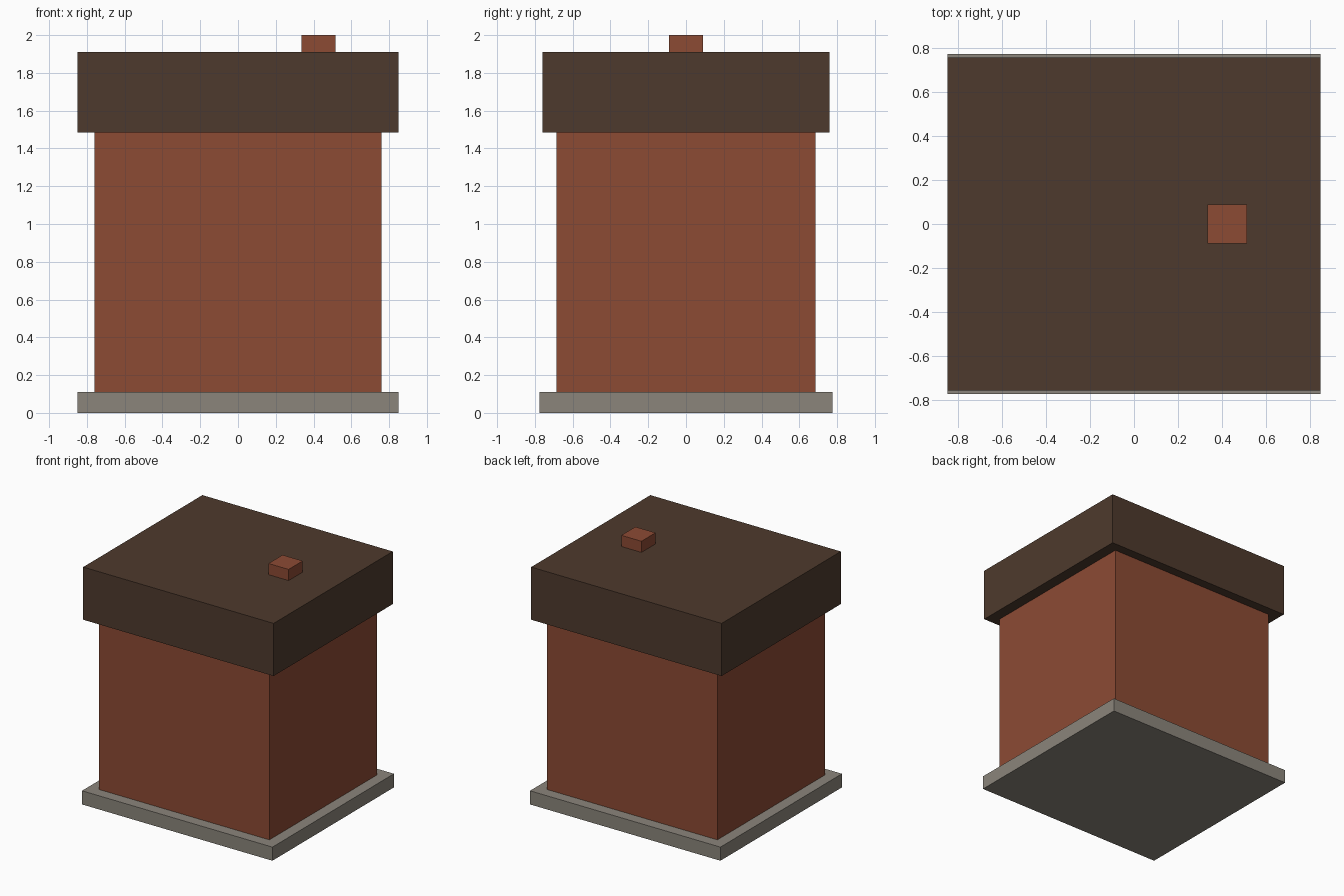
import bpy

# Remove the default cube
cube = bpy.data.objects.get("Cube")
if cube:
    bpy.data.objects.remove(cube, do_unlink=True)


def material(name, rgb):
    mat = bpy.data.materials.new(name)
    mat.use_nodes = True
    colour = (*rgb, 1)
    mat.diffuse_color = colour
    bsdf = next(n for n in mat.node_tree.nodes if n.type == "BSDF_PRINCIPLED")
    bsdf.inputs["Base Color"].default_value = colour
    bsdf.inputs["Roughness"].default_value = 0.9
    return mat


def box(name, size, bottom, mat, x=0):
    """Box of the given size, standing at height bottom."""
    bpy.ops.mesh.primitive_cube_add(size=1, location=(x, 0, bottom + size[2] / 2))
    obj = bpy.context.object
    obj.name = obj.data.name = name
    obj.scale = size
    bpy.ops.object.transform_apply(location=False, rotation=False, scale=True)
    obj.data.materials.append(mat)
    return obj


brick = material("red brick", (0.262, 0.069, 0.034))
brown = material("dark brown roofing", (0.076, 0.042, 0.026))
stone = material("grey stone", (0.258, 0.235, 0.198))

# Stone slab, brick walls, overhanging roof and chimney
box("foundation", (1.70, 1.55, 0.11), 0, stone)
box("walls", (1.52, 1.37, 1.375), 0.11, brick)
box("roof", (1.70, 1.52, 0.425), 1.485, brown)
box("chimney", (0.18, 0.18, 0.09), 1.91, brick, x=0.425)
